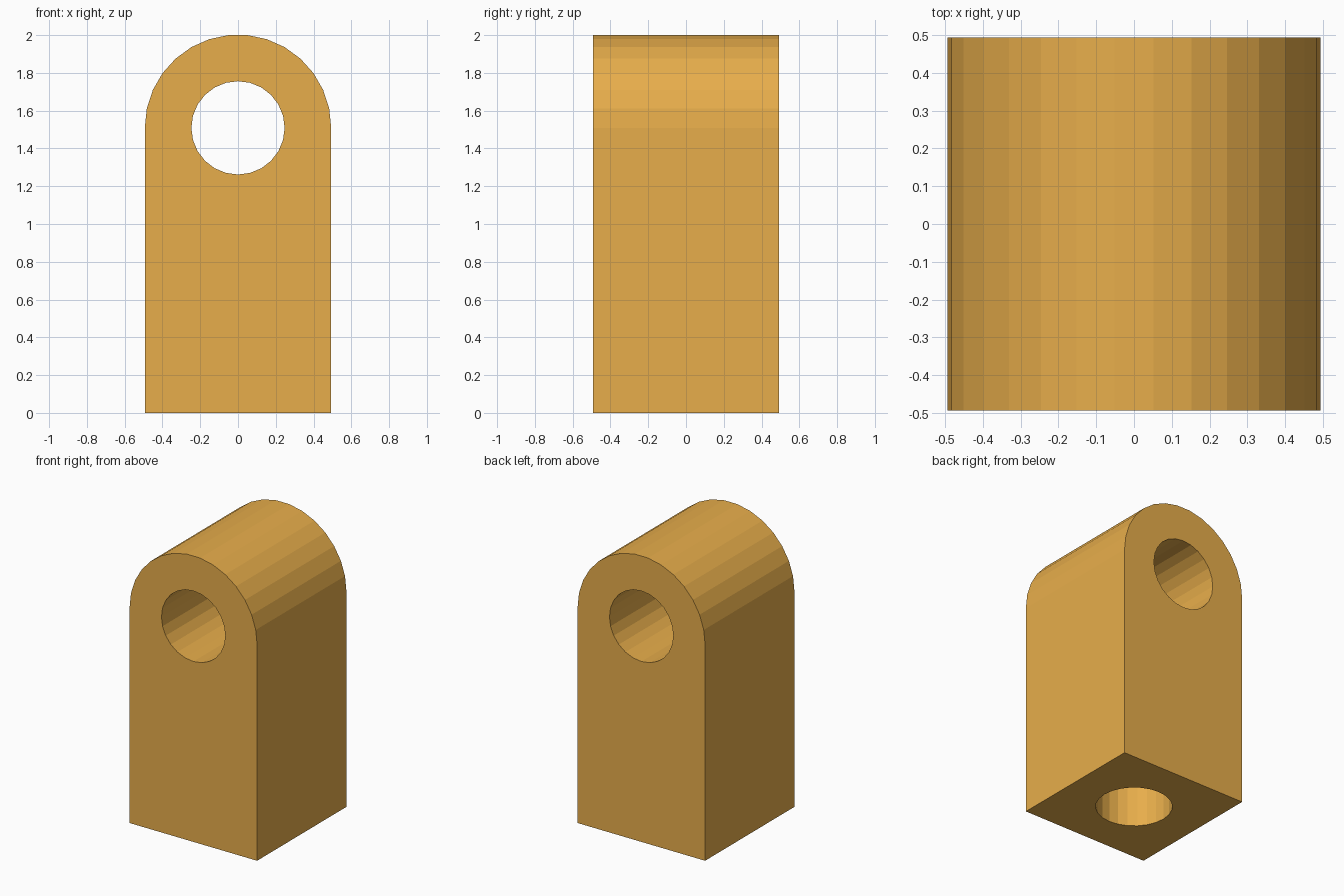
import bpy, math

if "Cube" in bpy.data.objects:
    bpy.data.objects.remove(bpy.data.objects["Cube"])

R = 0.4935            # half width and dome radius
HOLE = 0.247          # radius of both holes
AXIS_Z = 1.509        # height of the cross hole
BORE_DEPTH = 0.85     # blind bore in the underside

# Arched profile extruded front to back
profile = [(-R, 0), (R, 0)]
profile += [(R * math.cos(math.radians(a)), AXIS_Z + R * math.sin(math.radians(a)))
            for a in range(0, 181, 12)]
n = len(profile)
verts = [(x, y, z) for y in (-R, R) for x, z in profile]
faces = [tuple(range(n)), tuple(reversed(range(n, 2 * n)))]
faces += [(i, i + n, (i + 1) % n + n, (i + 1) % n) for i in range(n)]
mesh = bpy.data.meshes.new("eye_block")
mesh.from_pydata(verts, [], faces)
block = bpy.data.objects.new("eye_block", mesh)
bpy.context.collection.objects.link(block)


def drill(name, location, depth, rotation=(0, 0, 0)):
    bpy.ops.mesh.primitive_cylinder_add(vertices=24, radius=HOLE, depth=depth,
                                        location=location, rotation=rotation)
    cutter = bpy.context.object
    cutter.name = name
    mod = block.modifiers.new(name, 'BOOLEAN')
    mod.operation = 'DIFFERENCE'
    mod.solver = 'EXACT'
    mod.object = cutter
    bpy.context.view_layer.objects.active = block
    bpy.ops.object.modifier_apply(modifier=name)
    bpy.data.objects.remove(cutter)


# Cross hole through the dome, blind bore from below
drill("cross_hole", (0, 0, AXIS_Z), 2, (math.pi / 2, 0, 0))
drill("base_bore", (0, 0, BORE_DEPTH / 2 - 0.1), BORE_DEPTH + 0.2)

# Amber finish
mat = bpy.data.materials.new("amber")
mat.diffuse_color = (0.8, 0.42, 0.07, 1)
mat.use_nodes = True
mat.node_tree.nodes["Principled BSDF"].inputs["Base Color"].default_value = mat.diffuse_color
mesh.materials.clear()
mesh.materials.append(mat)
